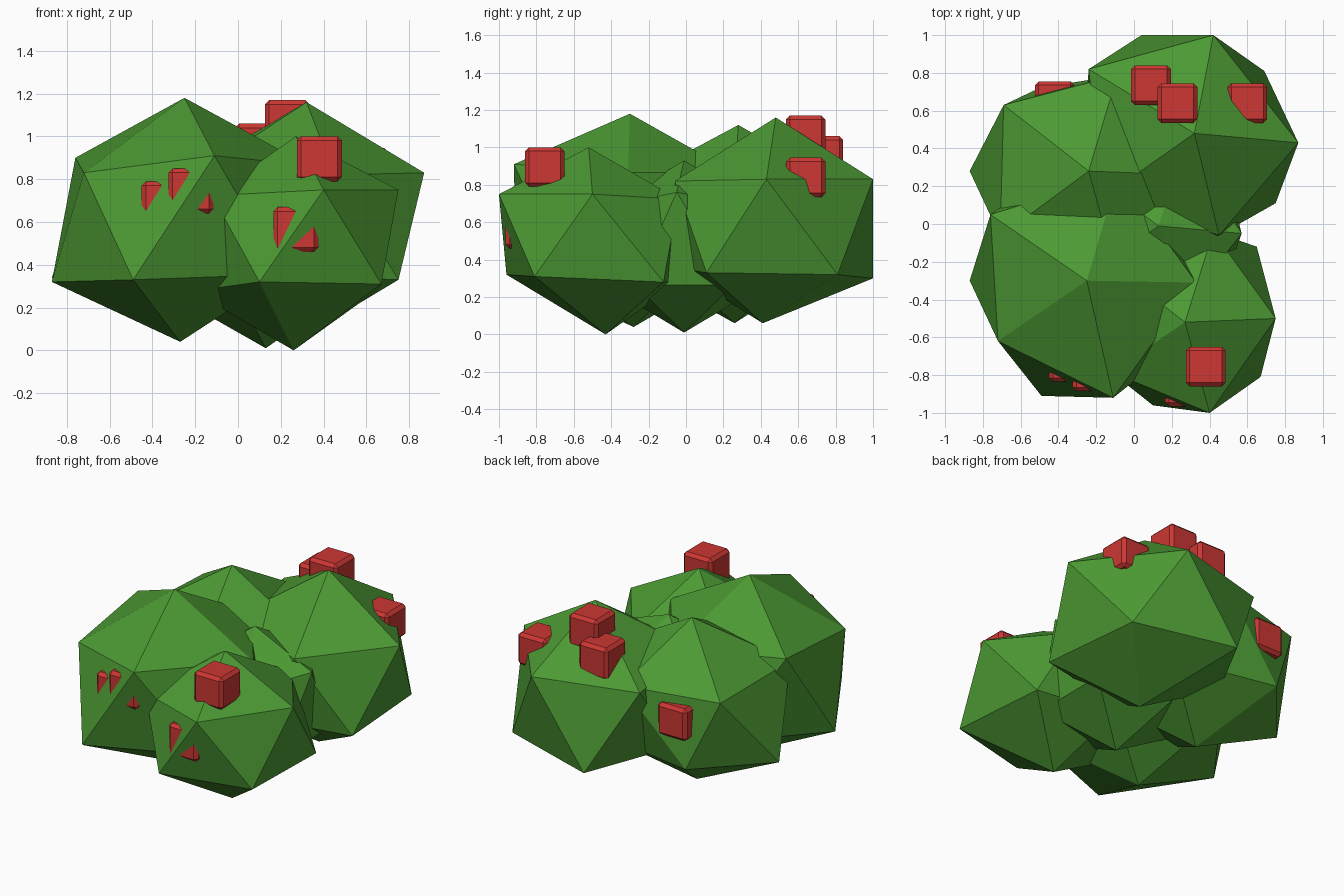
import bpy
import bmesh
from mathutils import Vector

cube = bpy.data.objects.get("Cube")
if cube:
    bpy.data.objects.remove(cube, do_unlink=True)


def make_material(name, color):
    mat = bpy.data.materials.new(name)
    mat.use_nodes = True
    mat.diffuse_color = color
    mat.node_tree.nodes["Principled BSDF"].inputs["Base Color"].default_value = color
    return mat


leaf_green = make_material("leaf_green", (0.072, 0.319, 0.033, 1))
berry_red = make_material("berry_red", (0.604, 0.038, 0.033, 1))


def add_object(name, bm, mat):
    mesh = bpy.data.meshes.new(name)
    bm.to_mesh(mesh)
    bm.free()
    mesh.materials.append(mat)
    obj = bpy.data.objects.new(name, mesh)
    bpy.context.collection.objects.link(obj)
    return obj


def leaf_clump(name, center, width, height, corners):
    """Flattened icosahedron; each listed corner pulls the nearest vertex to it."""
    bm = bmesh.new()
    bmesh.ops.create_icosphere(bm, subdivisions=1, radius=1)
    for v in bm.verts:
        v.co = Vector(center) + v.co * Vector((width, width, height))
    for corner in map(Vector, corners):
        nearest = min(bm.verts, key=lambda v: (v.co - corner).length)
        nearest.co = corner
    add_object(name, bm, leaf_green)


def berry(name, center, size=0.21):
    """Cube with chamfered edges."""
    bm = bmesh.new()
    bmesh.ops.create_cube(bm, size=size)
    bmesh.ops.bevel(bm, geom=bm.edges[:], offset=0.02, segments=1,
                    affect='EDGES', profile=0.5)
    add_object(name, bm, berry_red).location = center


# Foliage: four outer clumps around a smaller core
leaf_clump("front_right_clump", (-0.27, -0.31, 0.61), 0.67, 0.57, [
    (-0.25, -0.3, 1.18), (-0.76, 0.05, 0.9), (-0.72, -0.62, 0.83),
    (-0.11, -0.92, 0.91), (-0.87, -0.3, 0.32), (-0.49, -0.91, 0.33),
    (-0.27, -0.28, 0.04)])
leaf_clump("front_left_clump", (0.27, -0.5, 0.5), 0.54, 0.5, [
    (0.27, -0.52, 1), (0.4, -1, 0.75), (0.75, -0.5, 0.75),
    (0.1, -0.96, 0.32), (0.67, -0.81, 0.31), (0.65, -0.12, 0.28),
    (0.26, -0.43, 0)])
leaf_clump("back_left_clump", (0.29, 0.47, 0.6), 0.62, 0.55, [
    (0.32, 0.48, 1.16), (0.87, 0.43, 0.83), (0.42, 1, 0.83),
    (0.45, -0.06, 0.82), (-0.24, 0.82, 0.83), (0.75, 0.11, 0.33),
    (0.69, 0.81, 0.32), (0.04, 1, 0.3), (0.3, 0.41, 0.06)])
leaf_clump("back_right_clump", (-0.26, 0.26, 0.59), 0.62, 0.53, [
    (-0.24, 0.28, 1.12), (-0.69, 0.63, 0.81), (-0.87, 0.28, 0.34),
    (-0.5, 0.72, 0.36)])
leaf_clump("core_clump", (0.13, -0.01, 0.47), 0.5, 0.46, [(0.57, -0.05, 0.76)])

# Berries, some almost buried in the leaves
berries = {
    "front_top_berry": (0.38, -0.755, 0.895),
    "front_low_berry": (0.27, -0.86, 0.565),
    "front_side_berry": (-0.22, -0.78, 0.745),
    "front_outer_berry": (-0.345, -0.73, 0.685),
    "back_top_berry": (0.23, 0.64, 1.065),
    "back_middle_berry": (0.09, 0.735, 0.955),
    "back_left_berry": (0.6, 0.64, 0.84),
    "back_right_berry": (-0.42, 0.65, 0.66),
}
for berry_name, spot in berries.items():
    berry(berry_name, spot)
